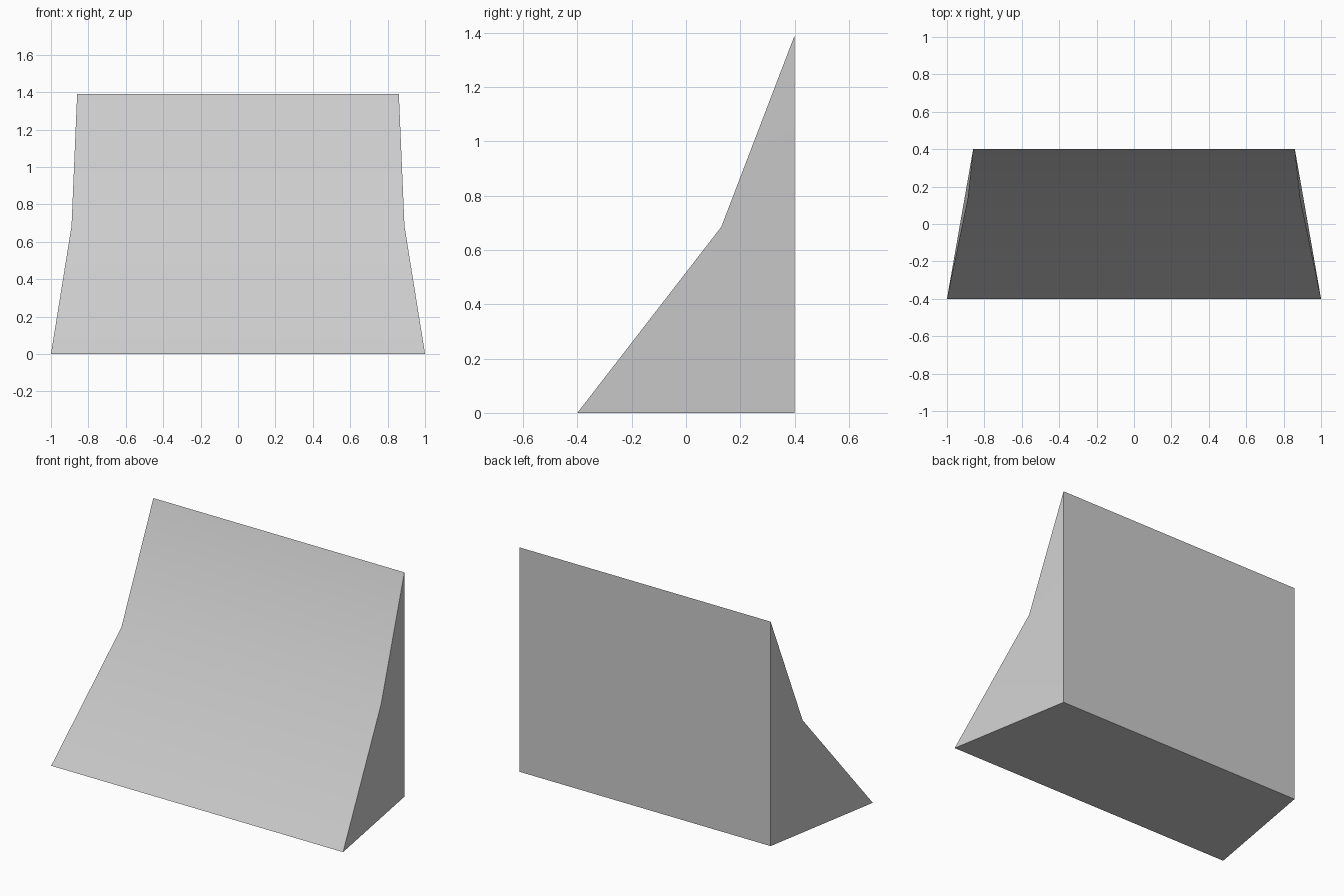
import bpy
import bmesh
import math

cube = bpy.data.objects.get("Cube")
if cube:
    bpy.data.objects.remove(cube, do_unlink=True)

# Plain grey material
grey = bpy.data.materials.new("light_grey")
grey.use_nodes = True
colour = (0.604, 0.604, 0.604, 1)
grey.diffuse_color = colour
grey.node_tree.nodes["Principled BSDF"].inputs["Base Color"].default_value = colour

# Side profile, each point as half width, y, z
profile = [
    (1.0, -0.4, 0.0),     # front toe
    (0.89, 0.13, 0.685),  # bend in the ramp
    (0.86, 0.4, 1.39),    # top edge
    (0.86, 0.4, 0.0),     # back foot
]

bm = bmesh.new()
left = [bm.verts.new((w, y, z)) for w, y, z in profile]
right = [bm.verts.new((-w, y, z)) for w, y, z in profile]

# Ramp, back and base span between the two profiles
for i in range(len(profile)):
    j = (i + 1) % len(profile)
    bm.faces.new((left[i], left[j], right[j], right[i]))

# Each end folds from the bend to the back foot
for toe, bend, top, foot in (left, right):
    bm.faces.new((toe, bend, foot))
    bm.faces.new((bend, top, foot))

bmesh.ops.recalc_face_normals(bm, faces=bm.faces)
mesh = bpy.data.meshes.new("curved_ramp")
bm.to_mesh(mesh)
bm.free()
mesh.materials.append(grey)

ramp = bpy.data.objects.new("curved_ramp", mesh)
bpy.context.collection.objects.link(ramp)

# Soft bend, crisp outer edges
bpy.ops.object.select_all(action="DESELECT")
ramp.select_set(True)
bpy.context.view_layer.objects.active = ramp
bpy.ops.object.shade_smooth_by_angle(angle=math.radians(30))
